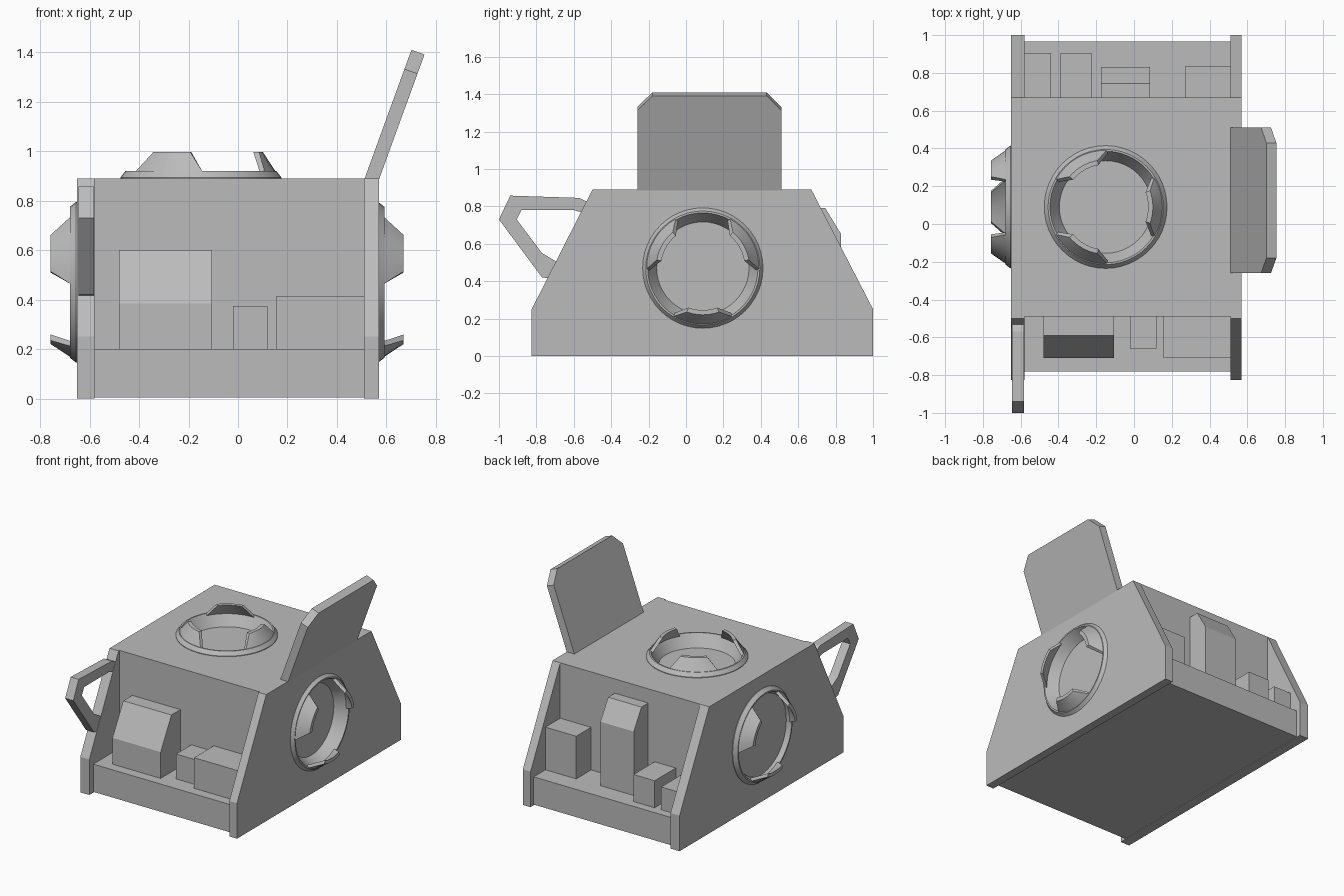
import bpy, bmesh, math
from mathutils import Matrix, Vector

cube = bpy.data.objects.get("Cube")
if cube:
    bpy.data.objects.remove(cube, do_unlink=True)

GREY = (0.5, 0.5, 0.5, 1.0)
grey = bpy.data.materials.new("plain_grey")
grey.use_nodes = True
grey.diffuse_color = GREY
grey.node_tree.nodes["Principled BSDF"].inputs["Base Color"].default_value = GREY


def finish(name, bm, matrix=None, smooth=False):
    """Turn a bmesh into a named grey object."""
    if matrix:
        bm.transform(matrix)
    bmesh.ops.recalc_face_normals(bm, faces=bm.faces)
    mesh = bpy.data.meshes.new(name)
    bm.to_mesh(mesh)
    bm.free()
    mesh.materials.append(grey)
    obj = bpy.data.objects.new(name, mesh)
    bpy.context.collection.objects.link(obj)
    if smooth:
        bpy.ops.object.select_all(action="DESELECT")
        obj.select_set(True)
        bpy.context.view_layer.objects.active = obj
        bpy.ops.object.shade_smooth_by_angle(angle=math.radians(30))
    return obj


def prism(name, profile, x0, x1, matrix=None):
    """Extrude a side profile of (y, z) points from x0 to x1."""
    bm = bmesh.new()
    face = bm.faces.new([bm.verts.new((x0, y, z)) for y, z in profile])
    out = bmesh.ops.extrude_face_region(bm, geom=[face])
    moved = [v for v in out["geom"] if isinstance(v, bmesh.types.BMVert)]
    bmesh.ops.translate(bm, vec=(x1 - x0, 0, 0), verts=moved)
    return finish(name, bm, matrix)


def crate(name, x0, x1, wall, edge, top, slope=None):
    """Box standing on the ledge; slope gives the inner y and lower z of a chamfer."""
    profile = [(wall, 0.19), (edge, 0.19)]
    profile += [(edge, slope[1]), (slope[0], top)] if slope else [(edge, top)]
    prism(name, profile + [(wall, top)], x0, x1)


def frame(origin, axis, ref):
    """Matrix whose z is axis and whose x is ref."""
    axis, ref = Vector(axis), Vector(ref)
    rot = Matrix((ref, axis.cross(ref), axis)).transposed().to_4x4()
    return Matrix.Translation(origin) @ rot


def cut(target, matrix, r_low, r_high, low, high):
    """Cut a round recess whose local z runs from low to high."""
    bm = bmesh.new()
    bmesh.ops.create_cone(bm, cap_ends=True, segments=48, radius1=r_low,
                          radius2=r_high, depth=high - low)
    bmesh.ops.translate(bm, vec=(0, 0, (low + high) / 2), verts=bm.verts)
    tool = finish(target.name + "_cutter", bm, matrix)
    tool.hide_render = True
    tool.hide_set(True)
    mod = target.modifiers.new("recess", "BOOLEAN")
    mod.object = tool
    mod.operation = "DIFFERENCE"
    mod.solver = "EXACT"


def dish(name, matrix):
    """Raised round rim with a sunken conical wall and floor."""
    bm = bmesh.new()
    profile = [(0.325, -0.01), (0.325, 0.004), (0.305, 0.03), (0.295, 0.03),
               (0.245, -0.055), (0, -0.055)]
    verts = [bm.verts.new((r, 0, h)) for r, h in profile]
    edges = [bm.edges.new(pair) for pair in zip(verts, verts[1:])]
    bmesh.ops.spin(bm, geom=verts + edges, axis=(0, 0, 1), cent=(0, 0, 0),
                   angle=math.tau, steps=48, use_merge=True)
    bmesh.ops.remove_doubles(bm, verts=bm.verts, dist=0.0005)
    finish(name + "_rim", bm, matrix, smooth=True)
    # Three claws leaning inward over the dish
    section = [(0.307, 0.02, 32), (0.25, 0.107, 20), (0.225, 0.107, 20), (0.283, 0.02, 32)]
    steps = 8
    for k in range(3):
        bm = bmesh.new()
        rings = []
        for i in range(steps + 1):
            ring = []
            for r, h, half in section:
                a = math.radians(120 * k + half * (2 * i / steps - 1))
                ring.append(bm.verts.new((r * math.cos(a), r * math.sin(a), h)))
            rings.append(ring)
        for a, b in zip(rings, rings[1:]):
            for j in range(4):
                n = (j + 1) % 4
                bm.faces.new((a[j], a[n], b[n], b[j]))
        bm.faces.new(rings[0])
        bm.faces.new(rings[-1])
        finish(f"{name}_claw_{k + 1}", bm, matrix, smooth=True)


# Core block with a ledge at the front and back
core = prism("core_body", [(-0.78, 0.005), (0.965, 0.005), (0.965, 0.2), (0.67, 0.2),
                           (0.67, 0.89), (-0.49, 0.89), (-0.49, 0.2), (-0.78, 0.2)],
             -0.58, 0.51)

# Side plates
plate = [(-0.825, 0), (1, 0), (1, 0.25), (0.67, 0.89), (-0.5, 0.89), (-0.825, 0.25)]
left_plate = prism("left_side_plate", plate, 0.51, 0.57)
right_plate = prism("right_side_plate", plate, -0.65, -0.58)

# Clawed dishes on the top and both sides
for name, target, origin, axis, ref in (
        ("top_dish", core, (-0.15, 0.09, 0.89), (0, 0, 1), (1, 0, 0)),
        ("left_dish", left_plate, (0.562, 0.09, 0.47), (1, 0, 0), (0, 0, -1)),
        ("right_dish", right_plate, (-0.65, 0.09, 0.47), (-1, 0, 0), (0, 0, -1))):
    m = frame(origin, axis, ref)
    cut(target, m, 0.3, 0.3, -0.09, 0.05)
    dish(name, m)

# Round corner recesses in the right plate
for y, z in ((0.81, 0.155), (-0.61, 0.145)):
    cut(right_plate, frame((-0.65, y, z), (-1, 0, 0), (0, 0, -1)), 0.075, 0.105, -0.045, 0.01)

# Crates on the front ledge
crate("front_sloped_crate", -0.48, -0.105, -0.48, -0.71, 0.6, (-0.59, 0.385))
crate("front_small_crate", -0.02, 0.12, -0.48, -0.66, 0.375)
crate("front_wide_crate", 0.155, 0.512, -0.48, -0.71, 0.415)

# Crates on the back ledge
crate("back_corner_crate", -0.582, -0.44, 0.66, 0.905, 0.36)
crate("back_small_crate", -0.39, -0.225, 0.66, 0.905, 0.39)
crate("back_tall_crate", -0.175, 0.085, 0.66, 0.83, 0.79, (0.745, 0.65))
crate("back_side_crate", 0.27, 0.512, 0.66, 0.835, 0.5)

# Tilted flap with clipped upper corners
flap = [(-0.26, 0), (0.51, 0), (0.51, 0.47), (0.43, 0.553), (-0.18, 0.553), (-0.26, 0.47)]
prism("tilted_flap", flap, 0, 0.056,
      Matrix.Translation((0.512, 0, 0.89)) @ Matrix.Rotation(math.radians(20), 4, "Y"))

# Angular carrying handle at the front of the right plate
prism("front_handle", [(-0.5, 0.81), (-0.57, 0.845), (-0.94, 0.857), (-1, 0.73), (-0.77, 0.42),
                       (-0.7, 0.41), (-0.67, 0.49), (-0.77, 0.55), (-0.905, 0.73),
                       (-0.88, 0.78), (-0.6, 0.78), (-0.5, 0.75)], -0.645, -0.582)
